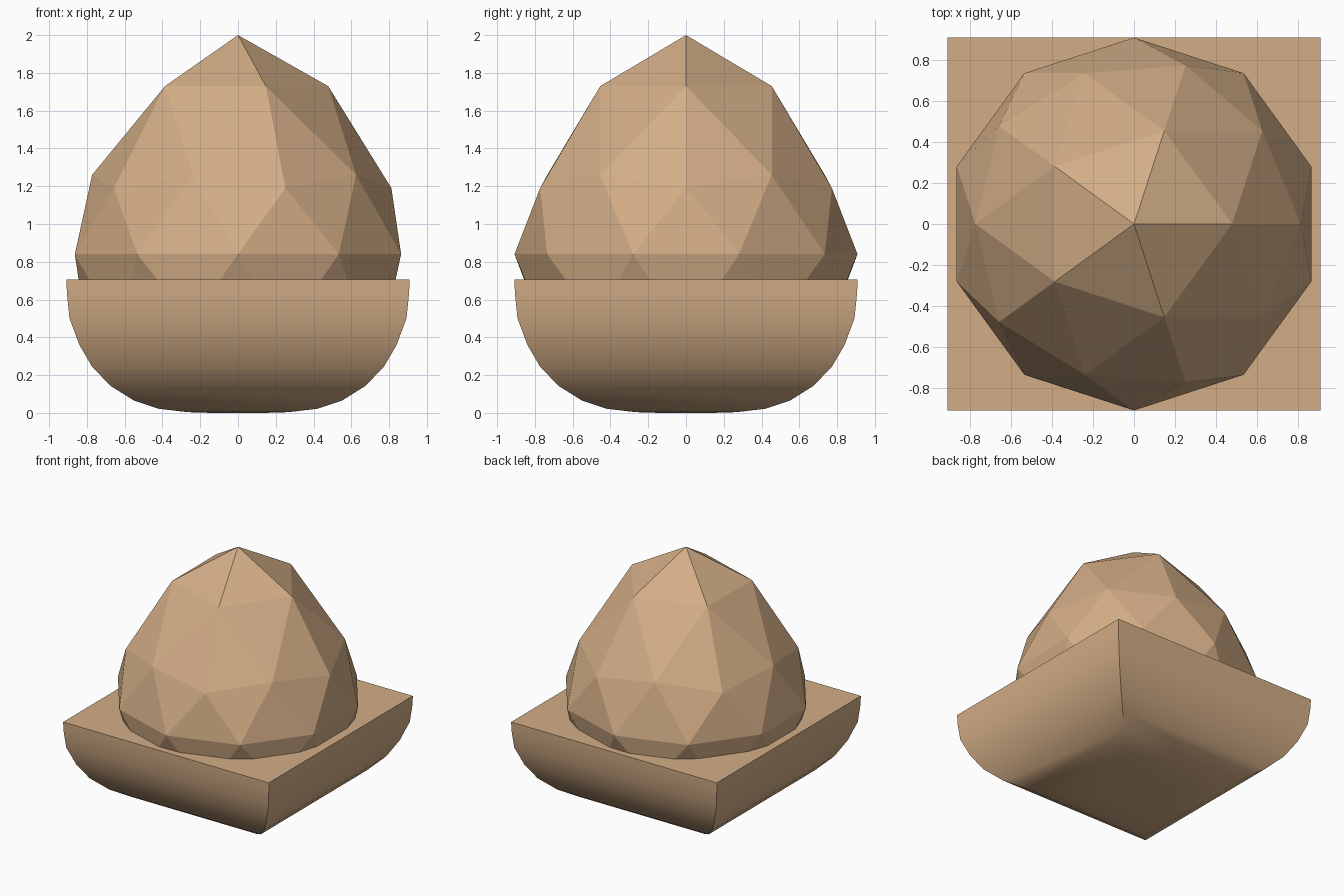
import bpy, bmesh

if "Cube" in bpy.data.objects:
    bpy.data.objects.remove(bpy.data.objects["Cube"])

tan = bpy.data.materials.new("warm tan")
tan.diffuse_color = (0.65, 0.42, 0.24, 1)
tan.use_nodes = True
tan.node_tree.nodes["Principled BSDF"].inputs["Base Color"].default_value = tan.diffuse_color


def make_object(name, bm):
    bmesh.ops.recalc_face_normals(bm, faces=bm.faces)
    mesh = bpy.data.meshes.new(name)
    bm.to_mesh(mesh)
    bm.free()
    mesh.materials.append(tan)
    obj = bpy.data.objects.new(name, mesh)
    bpy.context.collection.objects.link(obj)
    return obj


# Square base: rounded profile (half width, height) carried round a square
profile = [(0.908, 0.705), (0.906, 0.635), (0.892, 0.50), (0.84, 0.36), (0.77, 0.24),
           (0.67, 0.14), (0.55, 0.065), (0.42, 0.022), (0.27, 0.004), (0.14, 0.0)]
bm = bmesh.new()
rings = [[bm.verts.new((sx * w, sy * w, z))
          for sx, sy in ((-1, -1), (1, -1), (1, 1), (-1, 1))] for w, z in profile]
for upper, lower in zip(rings, rings[1:]):
    for i in range(4):
        j = (i + 1) % 4
        bm.faces.new((upper[i], upper[j], lower[j], lower[i]))
bm.faces.new(rings[0])
bm.faces.new(rings[-1])
base = make_object("square_base", bm)
bpy.context.view_layer.objects.active = base
base.select_set(True)
bpy.ops.object.shade_smooth_by_angle(angle=0.6)

# Faceted dome: low-poly sphere with its upper rings drawn up to a point
heights = [(1.0, 2.0), (0.851, 1.73), (0.526, 1.26), (0.447, 1.19), (0.0, 0.84)]
bm = bmesh.new()
bmesh.ops.create_icosphere(bm, subdivisions=2, radius=1)
for v in bm.verts:
    z = v.co.z
    if z < -0.01:
        z = 0.84 + 0.8 * z
    else:
        z = min(heights, key=lambda h: abs(h[0] - z))[1]
    v.co = (v.co.x * 0.908, v.co.y * 0.908, z)
make_object("faceted_dome", bm)
